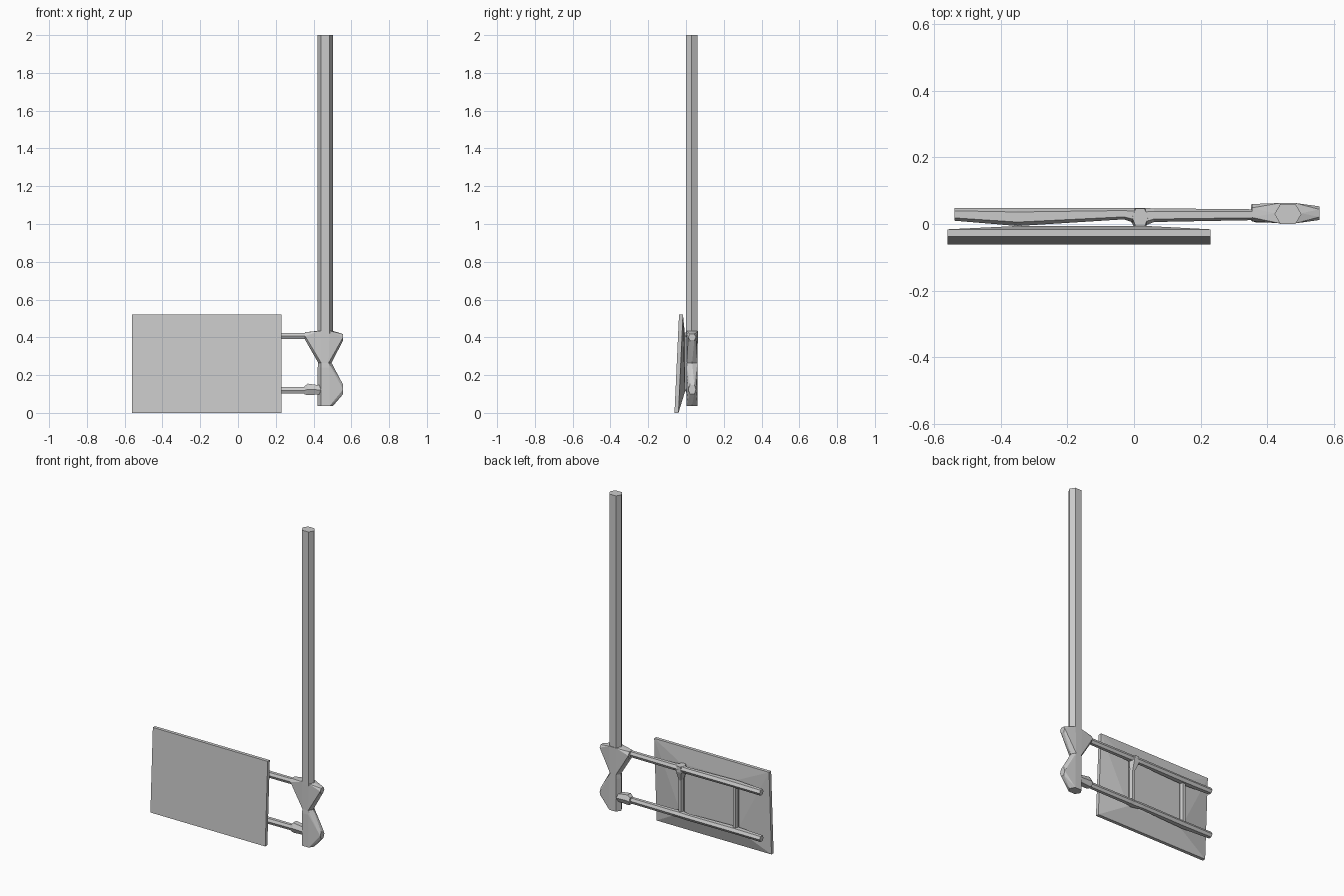
import bpy, bmesh

if "Cube" in bpy.data.objects:
    bpy.data.objects.remove(bpy.data.objects["Cube"])


def make(name, rings, hull=False):
    """Loft rings of equal length into a capped solid, or wrap them in a convex hull."""
    bm = bmesh.new()
    rows = [[bm.verts.new(p) for p in r] for r in rings]
    if hull:
        res = bmesh.ops.convex_hull(bm, input=bm.verts[:])
        loose = [v for v in bm.verts if not v.link_faces]
        bmesh.ops.delete(bm, geom=loose, context='VERTS')
        bmesh.ops.dissolve_limit(bm, angle_limit=0.01, verts=bm.verts[:], edges=bm.edges[:])
    else:
        for a, b in zip(rows, rows[1:]):
            for i in range(len(a)):
                j = (i + 1) % len(a)
                bm.faces.new((a[i], a[j], b[j], b[i]))
        bm.faces.new(rows[0])
        bm.faces.new(rows[-1])
    bmesh.ops.recalc_face_normals(bm, faces=bm.faces[:])
    me = bpy.data.meshes.new(name)
    bm.to_mesh(me)
    bm.free()
    ob = bpy.data.objects.new(name, me)
    bpy.context.collection.objects.link(ob)
    return ob


def hexagon(a0, a1, b0, b1):
    """Six-sided outline with points at a0 and a1."""
    q, m = (a1 - a0) * 0.22, (b0 + b1) / 2
    return [(a0, m), (a0 + q, b0), (a1 - q, b0), (a1, m), (a1 - q, b1), (a0 + q, b1)]


def ring_z(z, x0, x1, y0, y1):
    return [(x, y, z) for x, y in hexagon(x0, x1, y0, y1)]


def ring_x(x, y0, y1, z0, z1):
    return [(x, y, z) for y, z in hexagon(y0, y1, z0, z1)]


def rect(y, x0, x1, z0, z1):
    return [(x0, y, z0), (x1, y, z0), (x1, y, z1), (x0, y, z1)]


# Tall hexagonal pole
make("pole", [ring_z(z, 0.422, 0.503, 0.0, 0.06) for z in (0.42, 2.0)])

# Two faceted clamps meeting at a narrow waist
waist = ring_z(0.265, 0.425, 0.495, 0.004, 0.061)
make("upper_clamp", [waist,
                     ring_z(0.434, 0.42, 0.503, 0.002, 0.063),
                     ring_x(0.355, 0.008, 0.060, 0.387, 0.427),
                     ring_x(0.557, 0.012, 0.053, 0.385, 0.417)], hull=True)
make("lower_clamp", [waist,
                     ring_z(0.24, 0.422, 0.50, 0.002, 0.061),
                     ring_z(0.037, 0.422, 0.503, 0.002, 0.061),
                     ring_x(0.557, 0.012, 0.053, 0.10, 0.148)], hull=True)
make("lower_sleeve", [ring_x(0.352, 0.010, 0.058, 0.098, 0.140),
                      ring_x(0.368, 0.004, 0.060, 0.094, 0.155),
                      ring_x(0.44, 0.004, 0.060, 0.098, 0.145)])

# Horizontal arms, swelling forward where they touch the board
for label, z in (("upper", 0.407), ("lower", 0.119)):
    stations = [(-0.54, 0.010, 0.048), (-0.35, -0.006, 0.048), (-0.03, 0.014, 0.048),
                (0.03, -0.006, 0.048), (0.06, 0.006, 0.047), (0.38, 0.012, 0.044)]
    make(label + "_arm", [ring_x(x, y0, y1, z - 0.017, z + 0.017) for x, y0, y1 in stations])

# Upright struts between the arms
for label, x in (("outer", -0.35), ("inner", 0.025)):
    make(label + "_strut", [ring_z(z, x - 0.015, x + 0.015, -0.010, 0.026)
                            for z in (0.115, 0.41)])
make("strut_gusset", [ring_z(0.425, -0.005, 0.042, -0.008, 0.047),
                      ring_z(0.39, -0.015, 0.05, -0.008, 0.047),
                      ring_z(0.33, 0.012, 0.038, -0.008, 0.026)])

# Leaning board with a shallow raised back
front = [(-0.56, -0.061, 0), (0.23, -0.061, 0), (0.23, -0.037, 0.52), (-0.56, -0.037, 0.52)]
edge = [(x, y + 0.021, z) for x, y, z in front]
make("board", [front, edge, rect(-0.006, -0.35, 0.04, 0.11, 0.42)], hull=True)
